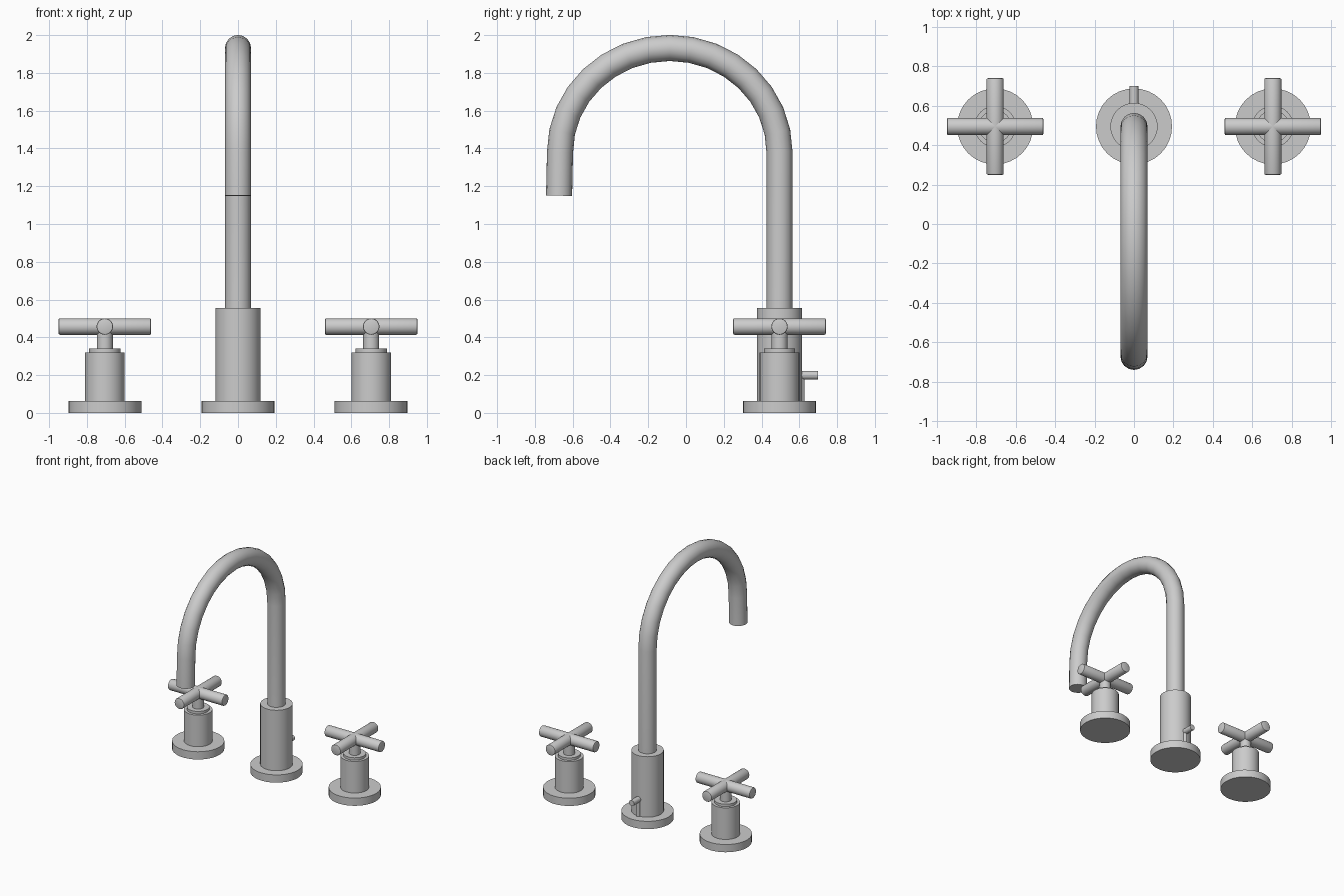
import bpy, math

if "Cube" in bpy.data.objects:
    bpy.data.objects.remove(bpy.data.objects["Cube"])

CY = 0.495   # common y of the spout and handle centres
HX = 0.705   # handle offset in x


def smooth(ob):
    bpy.ops.object.select_all(action='DESELECT')
    ob.select_set(True)
    bpy.context.view_layer.objects.active = ob
    bpy.ops.object.shade_smooth_by_angle(angle=math.radians(35))


def rod(name, r, centre, length, axis='Z', sides=32, bevel=0.0):
    rot = {'X': (0, math.pi / 2, 0), 'Y': (math.pi / 2, 0, 0), 'Z': (0, 0, 0)}[axis]
    bpy.ops.mesh.primitive_cylinder_add(vertices=sides, radius=r, depth=length,
                                        location=centre, rotation=rot)
    ob = bpy.context.object
    ob.name = name
    if bevel:
        m = ob.modifiers.new("edge", 'BEVEL')
        m.width = bevel
        m.segments = 2
        m.limit_method = 'ANGLE'
        m.angle_limit = math.radians(40)
        bpy.ops.object.modifier_apply(modifier=m.name)
    smooth(ob)
    return ob


def post(name, r, x, z0, z1):
    return rod(name, r, (x, CY, (z0 + z1) / 2), z1 - z0)


# Spout base
post("spout_flange", 0.193, 0, 0, 0.063)
post("spout_body", 0.12, 0, 0.063, 0.555)

# Gooseneck spout: straight riser, arch, short drop
arch = [(-0.086 + 0.581 * math.cos(a), 1.38 + 0.552 * math.sin(a))
        for a in (math.pi * i / 16 for i in range(17))]
path = [(CY, 0.54)] + arch + [(-0.672, 1.15)]
curve = bpy.data.curves.new("spout_pipe", 'CURVE')
curve.dimensions = '3D'
curve.bevel_depth = 0.069
curve.bevel_resolution = 6
curve.use_fill_caps = True
spline = curve.splines.new('POLY')
spline.points.add(len(path) - 1)
for p, (y, z) in zip(spline.points, path):
    p.co = (0, y, z, 1)
pipe = bpy.data.objects.new("spout_pipe", curve)
bpy.context.collection.objects.link(pipe)
bpy.ops.object.select_all(action='DESELECT')
pipe.select_set(True)
bpy.context.view_layer.objects.active = pipe
bpy.ops.object.convert(target='MESH')
smooth(bpy.context.object)

# Drain lift rod behind the spout body
rod("lift_rod", 0.016, (0, 0.612, 0.13), 0.14, sides=16)
rod("lift_knob", 0.023, (0, 0.652, 0.199), 0.096, 'Y', sides=16)

# Cross handles on both sides
for side, x in (("left", -HX), ("right", HX)):
    post(side + "_flange", 0.193, x, 0, 0.063)
    post(side + "_body", 0.105, x, 0.063, 0.32)
    post(side + "_collar", 0.083, x, 0.32, 0.34)
    post(side + "_stem", 0.042, x, 0.34, 0.45)
    for axis in "XY":
        rod(f"{side}_cross_bar_{axis.lower()}", 0.0435, (x, CY, 0.457), 0.49, axis, bevel=0.007)
